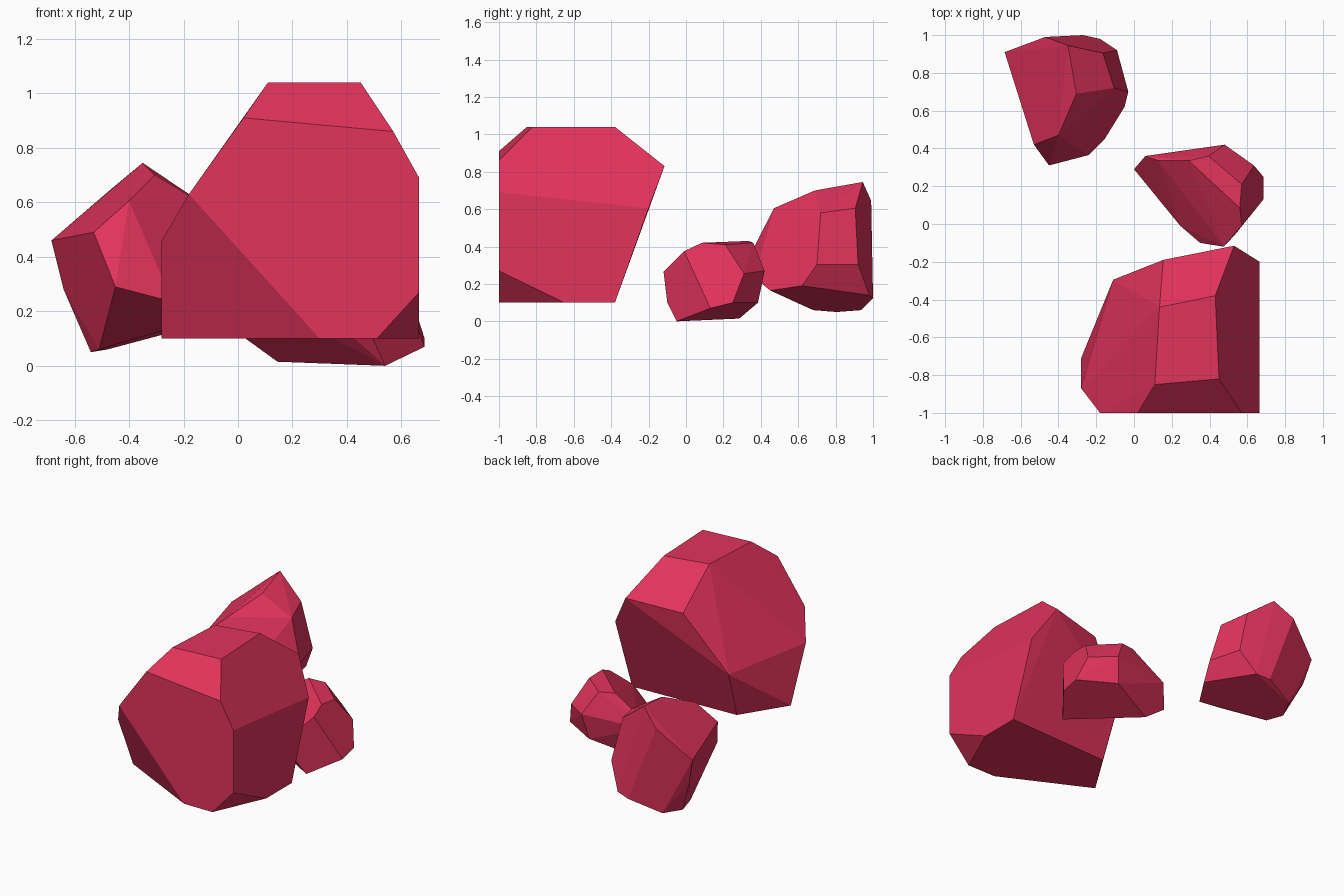
import bpy
import bmesh
import math
from mathutils import Vector

default_cube = bpy.data.objects.get("Cube")
if default_cube:
    bpy.data.objects.remove(default_cube, do_unlink=True)

# One flat crimson for every crystal rock
crimson = bpy.data.materials.new("crimson_stone")
crimson.use_nodes = True
crimson.diffuse_color = (0.76, 0.033, 0.105, 1)
shader = next(n for n in crimson.node_tree.nodes if n.type == "BSDF_PRINCIPLED")
shader.inputs["Base Color"].default_value = crimson.diffuse_color
shader.inputs["Roughness"].default_value = 0.8


def faceted_rock(name, *corner_groups):
    """Wrap a convex shell around corners given in hundredths of a unit."""
    bm = bmesh.new()
    for group in corner_groups:
        for corner in group:
            bm.verts.new(Vector(corner) / 100)
    hull = bmesh.ops.convex_hull(bm, input=bm.verts)
    unused = {g for key in ("geom_interior", "geom_unused") for g in hull[key]
              if isinstance(g, bmesh.types.BMVert)}
    bmesh.ops.delete(bm, geom=list(unused), context="VERTS")
    # Merge nearly level triangles into broad cut facets
    bmesh.ops.dissolve_limit(bm, angle_limit=math.radians(4),
                             verts=bm.verts, edges=bm.edges)
    bmesh.ops.recalc_face_normals(bm, faces=bm.faces)
    mesh = bpy.data.meshes.new(name)
    bm.to_mesh(mesh)
    bm.free()
    mesh.materials.append(crimson)
    rock = bpy.data.objects.new(name, mesh)
    bpy.context.scene.collection.objects.link(rock)
    return rock


# Large rock: flat front, sloped shoulders, level base
large_front = [(2, -100, 91), (57, -100, 86), (66.5, -100, 69),
               (66.5, -100, 27), (51, -100, 10), (30, -100, 10),
               (-18, -100, 63)]
large_top = [(11, -85, 104), (45, -82, 104), (43, -38, 104), (13.5, -44, 104)]
large_back = [(66.5, -20, 60.5), (53, -11.5, 83), (15.5, -19, 80),
              (-11, -29.5, 42), (-28, -87, 46)]
large_base = [(-28, -71, 10), (-9, -41, 10), (66.5, -38, 10), (66.5, -65, 10)]
faceted_rock("large_rock", large_front, large_top, large_back, large_base)

# Small rock: low wedge with a narrow crest
small_crest = [(56, 8.5, 42), (57, 21, 41), (39.5, 36, 42), (29, 33.5, 43),
               (13, 33.5, 33)]
small_sides = [(57, -1, 37.5), (47.5, -12, 26.5), (35, -10, 17),
               (24.5, -1, 16), (0, 29, 12), (6, 36, 26), (48, 42, 27),
               (63.5, 31, 25.5)]
small_base = [(68.5, 25, 10), (68.5, 13, 7), (49.5, -10, 10), (54, -5, 0),
              (14.5, 28.5, 1.5), (45, 38.5, 10)]
faceted_rock("small_rock", small_crest, small_sides, small_base)

# Medium rock: tilted block with a pointed rear peak
medium_crest = [(-35, 94.5, 74.5), (-30.5, 69, 70), (-40, 47, 60.5),
                (-47, 99, 64.5), (-16.5, 90.5, 60.5), (-10.5, 72, 58)]
medium_sides = [(-68.5, 91, 46), (-53, 42, 49), (-45, 31, 29),
                (-24, 36.5, 23.5), (-3, 70, 30.5), (-9, 92, 30.5),
                (-64, 88, 28)]
medium_base = [(-15.5, 45, 16.5), (-5, 62, 19), (-27, 100, 12.5),
               (-18, 98, 14), (-48, 93.5, 6), (-54, 80.5, 5), (-51, 68, 6)]
faceted_rock("medium_rock", medium_crest, medium_sides, medium_base)
